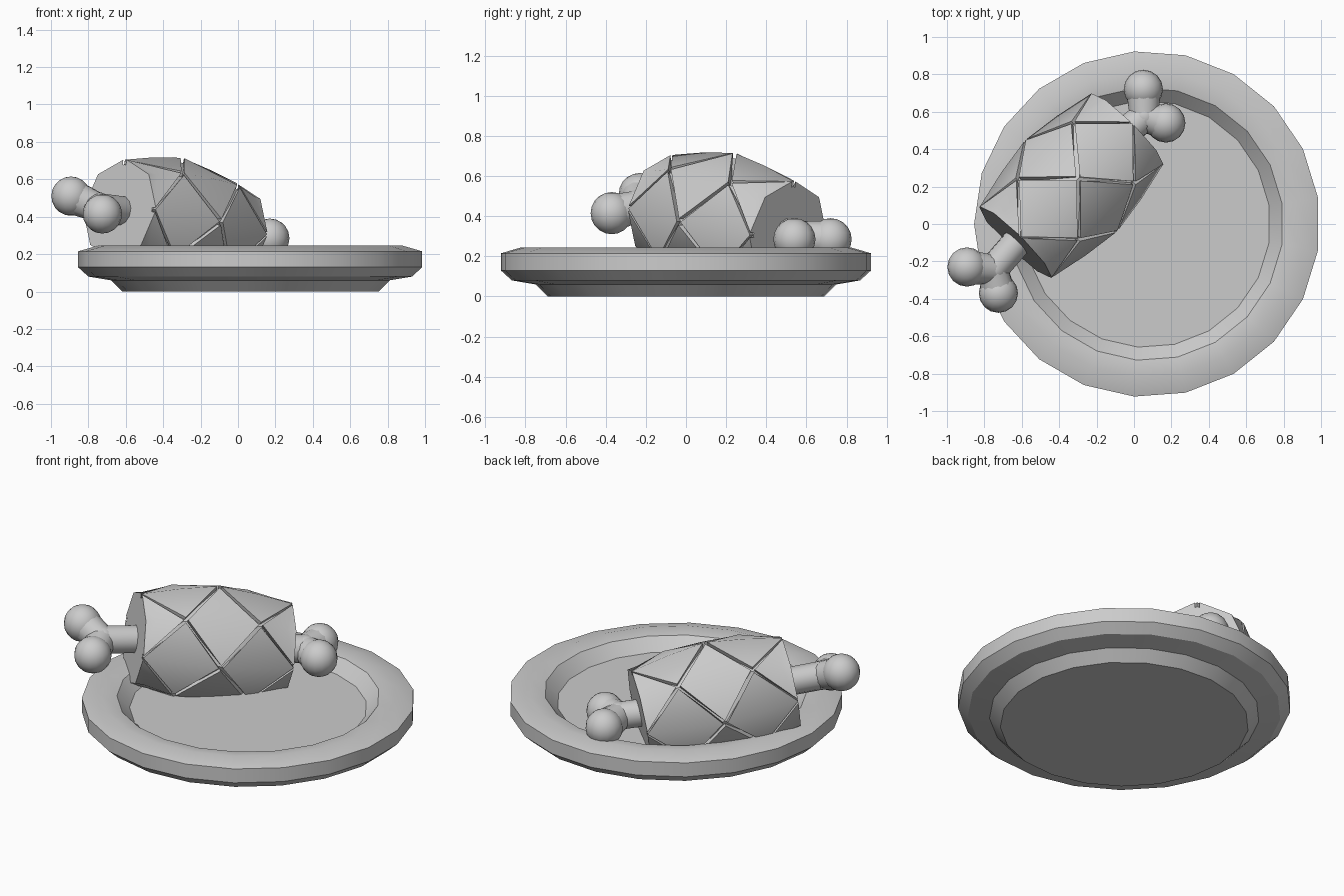
import bpy, bmesh, math
from mathutils import Vector

cube = bpy.data.objects.get("Cube")
if cube:
    bpy.data.objects.remove(cube, do_unlink=True)

GREY = (0.6, 0.6, 0.6, 1)
clay = bpy.data.materials.new("plain grey")
clay.use_nodes = True
clay.diffuse_color = GREY
clay.node_tree.nodes["Principled BSDF"].inputs["Base Color"].default_value = GREY


def finish(name, bm, angle=30):
    """Turn a bmesh into a named, shaded object."""
    bmesh.ops.recalc_face_normals(bm, faces=bm.faces)
    mesh = bpy.data.meshes.new(name)
    bm.to_mesh(mesh)
    bm.free()
    mesh.materials.append(clay)
    obj = bpy.data.objects.new(name, mesh)
    bpy.context.collection.objects.link(obj)
    bpy.ops.object.select_all(action="DESELECT")
    obj.select_set(True)
    bpy.context.view_layer.objects.active = obj
    bpy.ops.object.shade_smooth_by_angle(angle=math.radians(angle))
    return obj


def loft(bm, rings):
    """Skin a list of point rings and cap both ends."""
    loops = [[bm.verts.new(p) for p in ring] for ring in rings]
    n = len(loops[0])
    for a, b in zip(loops, loops[1:]):
        for i in range(n):
            j = (i + 1) % n
            bm.faces.new((a[i], a[j], b[j], b[i]))
    bm.faces.new(loops[0])
    bm.faces.new(loops[-1])


# Plate: a turned profile of (radius, height)
SIDES = 21
profile = [(0.69, 0), (0.75, 0.06), (0.87, 0.08), (0.925, 0.13), (0.925, 0.215),
           (0.82, 0.245), (0.73, 0.23), (0.66, 0.16)]
bm = bmesh.new()
loft(bm, [[(0.07 + r * math.cos(math.pi + math.tau * i / SIDES),
            r * math.sin(math.pi + math.tau * i / SIDES), z)
           for i in range(SIDES)] for r, z in profile])
finish("plate", bm)

# Frame of the joint: its axis slopes down towards the back left
CENTRE = Vector((-0.335, 0.205, 0.372))
AXIS = Vector((0.7, 0.71, -0.155)).normalized()
SIDE = AXIS.cross(Vector((0, 0, 1))).normalized()
UP = SIDE.cross(AXIS)
HALF = 0.43


def on_meat(t, a, sink=0):
    """Point at length t and angle a (in eighths of a turn) on the barrel."""
    r = 0.345 - 0.075 * (t / HALF) ** 2 - sink
    a *= math.pi / 4
    return CENTRE + AXIS * t + (UP * math.cos(a) + SIDE * math.sin(a)) * r


# Meat core, seen at the bottom of the grooves
levels = [HALF * k / 2 for k in range(-2, 3)]
bm = bmesh.new()
loft(bm, [[on_meat(t, a, 0.025) for a in range(8)] for t in levels])
finish("meat_core", bm)

# Scored diamonds: domed pads separated by grooves
bm = bmesh.new()
for k in range(-2, 3):
    for a in range(8):
        if (k + a) % 2 == 0:
            continue
        corners = [(k - 1, a), (k, a + 1), (k + 1, a), (k, a - 1)]
        corners = [(max(-2, min(2, u)), v) for u, v in corners]
        mid = (sum(c[0] for c in corners) / 4, a)
        rim = []
        for u, v in corners:
            u = u if abs(u) == 2 else u + (mid[0] - u) * 0.06
            rim.append((u * HALF / 2, v + (mid[1] - v) * 0.06))
        top = [bm.verts.new(on_meat(t, v)) for t, v in rim]
        base = [bm.verts.new(on_meat(t, v, 0.045)) for t, v in rim]
        peak = bm.verts.new(on_meat(mid[0] * HALF / 2, a, 0.01))
        for i in range(4):
            j = (i + 1) % 4
            bm.faces.new((top[i], top[j], peak))
            bm.faces.new((base[i], base[j], top[j], top[i]))
        bm.faces.new(base)
finish("meat_diamonds", bm, 50)


def ball(bm, centre, radius):
    made = bmesh.ops.create_uvsphere(bm, u_segments=16, v_segments=10, radius=radius)
    bmesh.ops.translate(bm, verts=made["verts"], vec=centre)


def rod(bm, start, end, r1, r2):
    d = (end - start).normalized()
    x = d.orthogonal().normalized()
    y = d.cross(x)
    turn = [math.tau * i / 12 for i in range(12)]
    loft(bm, [[p + (x * math.cos(a) + y * math.sin(a)) * r for a in turn]
              for p, r in ((start, r1), (end, r2))])


# Bone ends: a shaft that forks into two knobs
bones = {"front_bone": (-1, (-0.893, -0.23, 0.51), (-0.725, -0.37, 0.415)),
         "back_bone": (1, (0.05, 0.72, 0.285), (0.17, 0.54, 0.285))}
for name, (sign, *knobs) in bones.items():
    bm = bmesh.new()
    knobs = [Vector(k) for k in knobs]
    fork = (knobs[0] + knobs[1]) / 2 - AXIS * sign * 0.08
    rod(bm, CENTRE + AXIS * sign * 0.35, fork, 0.08, 0.08)
    ball(bm, fork, 0.082)
    for knob in knobs:
        rod(bm, fork, knob, 0.08, 0.095)
        ball(bm, knob, 0.105)
    finish(name, bm, 40)
